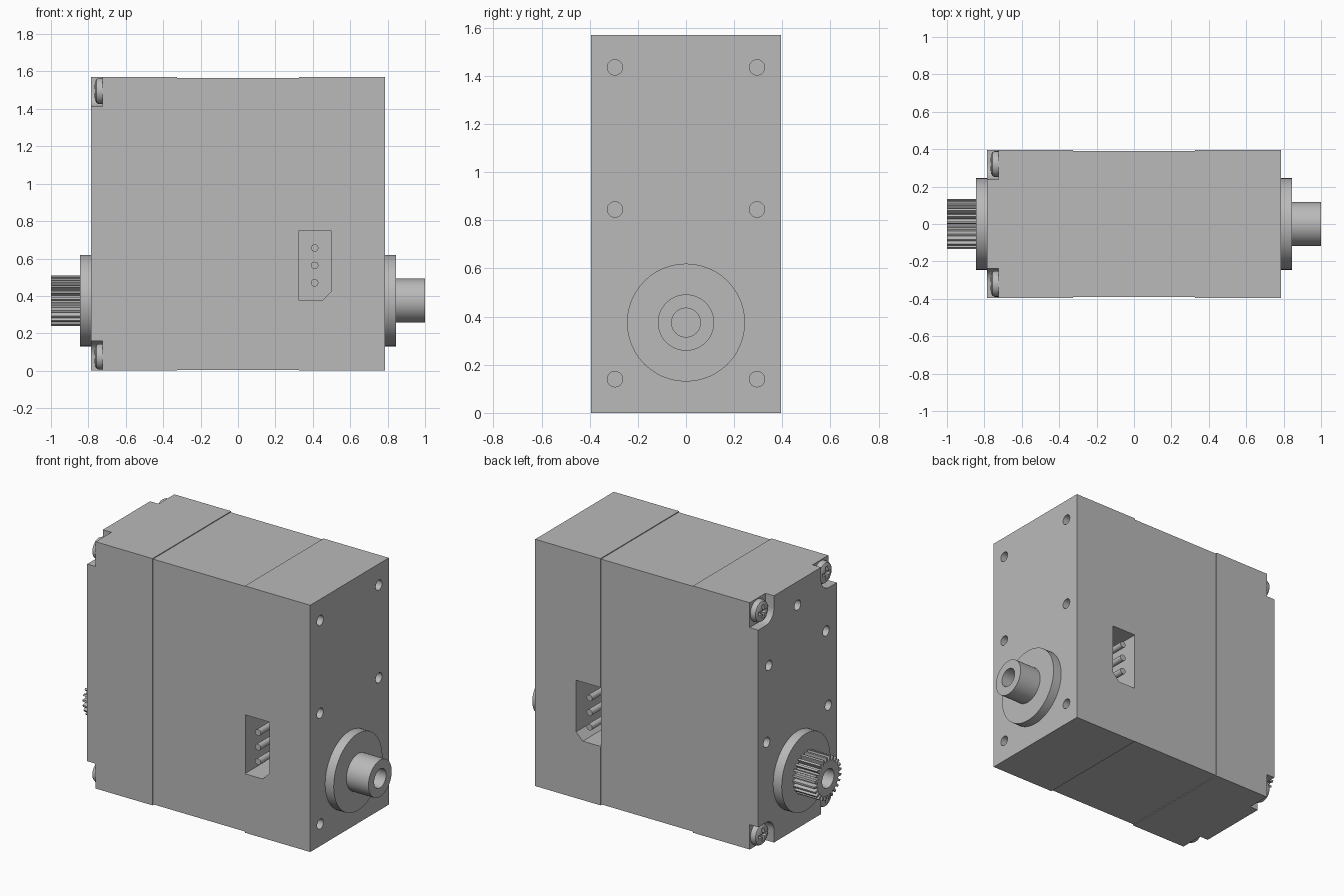
import bpy, bmesh
from math import sin, cos, pi, radians
from mathutils import Matrix

if "Cube" in bpy.data.objects:
    bpy.data.objects.remove(bpy.data.objects["Cube"], do_unlink=True)

grey = bpy.data.materials.new("light grey")
grey.use_nodes = True
grey.diffuse_color = (0.49, 0.49, 0.49, 1)
grey.node_tree.nodes["Principled BSDF"].inputs["Base Color"].default_value = grey.diffuse_color

SHAFT_Z = 0.375
HALF_X, HALF_Y, TOP, SEAM = 0.785, 0.395, 1.57, 0.325


def prism(bm, points, axis, a, b):
    """Extrude a flat outline along x (points are y, z) or y (points are x, z)."""
    place = (lambda p, q, d: (d, p, q)) if axis == "x" else (lambda p, q, d: (p, d, q))
    low = [bm.verts.new(place(p, q, a)) for p, q in points]
    high = [bm.verts.new(place(p, q, b)) for p, q in points]
    bm.faces.new(low)
    bm.faces.new(high)
    n = len(points)
    for i in range(n):
        j = (i + 1) % n
        bm.faces.new((low[i], low[j], high[j], high[i]))


def lathe(bm, profile, y, z, steps=48):
    """Turn (x, radius) points about an axis along x."""
    verts = [bm.verts.new((x, y, z + r)) for x, r in profile]
    edges = [bm.edges.new(pair) for pair in zip(verts, verts[1:])]
    bmesh.ops.spin(bm, geom=verts + edges, cent=(0, y, z), axis=(1, 0, 0),
                   angle=2 * pi, steps=steps, use_duplicate=False)
    bmesh.ops.remove_doubles(bm, verts=bm.verts, dist=0.0001)


def circle(p, q, r, n=24, start=0.0, sweep=2 * pi):
    return [(p + r * cos(start + sweep * i / n), q + r * sin(start + sweep * i / n))
            for i in range(n)]


def rect(p0, p1, q0, q1):
    return [(p0, q0), (p1, q0), (p1, q1), (p0, q1)]


def finish(bm, name):
    bmesh.ops.recalc_face_normals(bm, faces=bm.faces)
    mesh = bpy.data.meshes.new(name)
    bm.to_mesh(mesh)
    bm.free()
    obj = bpy.data.objects.new(name, mesh)
    bpy.context.collection.objects.link(obj)
    mesh.materials.append(grey)
    return obj


def select(obj):
    bpy.ops.object.select_all(action="DESELECT")
    obj.select_set(True)
    bpy.context.view_layer.objects.active = obj


def carve(obj, cutter_bm):
    cutter = finish(cutter_bm, "cutter")
    cutter.hide_render = True
    mod = obj.modifiers.new("cut", "BOOLEAN")
    mod.operation, mod.solver, mod.object = "DIFFERENCE", "EXACT", cutter
    select(obj)
    bpy.ops.object.modifier_apply(modifier=mod.name)
    bpy.data.objects.remove(cutter, do_unlink=True)


def smooth(obj):
    select(obj)
    bpy.ops.object.shade_smooth_by_angle(angle=radians(35))


def case(name, x0, x1, inset=0.0):
    bm = bmesh.new()
    prism(bm, rect(inset - HALF_Y, HALF_Y - inset, inset, TOP - inset), "x", x0, x1)
    return finish(bm, name)


# Three case sections, the middle one very slightly slimmer
case("middle_case", -SEAM, SEAM, 0.005)
right_case = case("shaft_side_case", SEAM, HALF_X)
left_case = case("gear_side_case", -HALF_X, -SEAM)

# Shaft side: mounting holes and a connector pocket on front and back
cut = bmesh.new()
for y in (-0.295, 0.295):
    for z in (0.14, 0.845, 1.435):
        prism(cut, circle(y, z, 0.032), "x", 0.70, 0.9)
pocket = [(0.30, 0.375), (0.45, 0.375), (0.497, 0.422), (0.497, 0.75), (0.30, 0.75)]
for side in (-1, 1):
    prism(cut, pocket, "y", side * 0.11, side * 0.5)
carve(right_case, cut)

# Gear side: mounting holes and rounded notches for the corner screws
CORNERS = [(sy, up) for sy in (-1, 1) for up in (0, 1)]
cut = bmesh.new()
for y, z in ((0, 1.42), (0.287, 1.146), (-0.287, 1.146), (0.31, 0.665), (-0.31, 0.665)):
    prism(cut, circle(y, z, 0.032), "x", -0.9, -0.70)
arc = circle(0.317, 0.078, 0.08, 8, pi / 2, pi / 2) + [(0.237, 0.078)]
notch = arc + [(0.237, -0.1), (0.5, -0.1), (0.5, 0.158)]
for sy, up in CORNERS:
    prism(cut, [(sy * y, TOP - z if up else z) for y, z in notch], "x", -0.9, -0.725)
carve(left_case, cut)
smooth(right_case)
smooth(left_case)

# Connector pins
for side, name in ((-1, "front"), (1, "back")):
    bm = bmesh.new()
    for z in (0.47, 0.563, 0.656):
        prism(bm, circle(0.41, z, 0.02, 16), "y", side * 0.10, side * 0.385)
    smooth(finish(bm, name + "_pins"))

# Corner screws with cross recesses
for sy, up in CORNERS:
    y, z = sy * 0.32, TOP - 0.075 if up else 0.075
    bm = bmesh.new()
    lathe(bm, [(-0.72, 0), (-0.72, 0.069), (-0.745, 0.069), (-0.757, 0.063),
               (-0.764, 0.05), (-0.768, 0.025), (-0.769, 0)], y, z, 32)
    screw = finish(bm, "corner_screw")
    w, h = 0.01, 0.042
    cross = [(w, w), (w, h), (-w, h), (-w, w), (-h, w), (-h, -w),
             (-w, -w), (-w, -h), (w, -h), (w, -w), (h, -w), (h, w)]
    cut = bmesh.new()
    prism(cut, [(y + a, z + b) for a, b in cross], "x", -0.9, -0.745)
    carve(screw, cut)
    smooth(screw)

# Hollow output shaft with its flange
bm = bmesh.new()
lathe(bm, [(0.79, 0), (0.79, 0.06), (1.0, 0.06), (1.0, 0.117), (0.845, 0.117),
           (0.845, 0.245), (0.78, 0.245), (0.78, 0)], 0, SHAFT_Z)
smooth(finish(bm, "output_shaft"))

# Flange on the gear side
bm = bmesh.new()
lathe(bm, [(-0.78, 0), (-0.78, 0.245), (-0.845, 0.245), (-0.845, 0)], 0, SHAFT_Z)
smooth(finish(bm, "gear_flange"))

# Toothed gear with a bore
TEETH = 24
outline = []
for i in range(TEETH):
    for step, r in ((0.0, 0.107), (0.38, 0.107), (0.52, 0.135), (0.86, 0.135)):
        a = 2 * pi * (i + step) / TEETH
        outline.append((r * cos(a), SHAFT_Z + r * sin(a)))
bm = bmesh.new()
prism(bm, outline, "x", -1.0, -0.84)
gear = finish(bm, "gear")
cut = bmesh.new()
prism(cut, circle(0, SHAFT_Z, 0.06, 32), "x", -1.1, -0.8)
carve(gear, cut)
select(gear)
bpy.ops.object.shade_smooth_by_angle(angle=radians(20))
